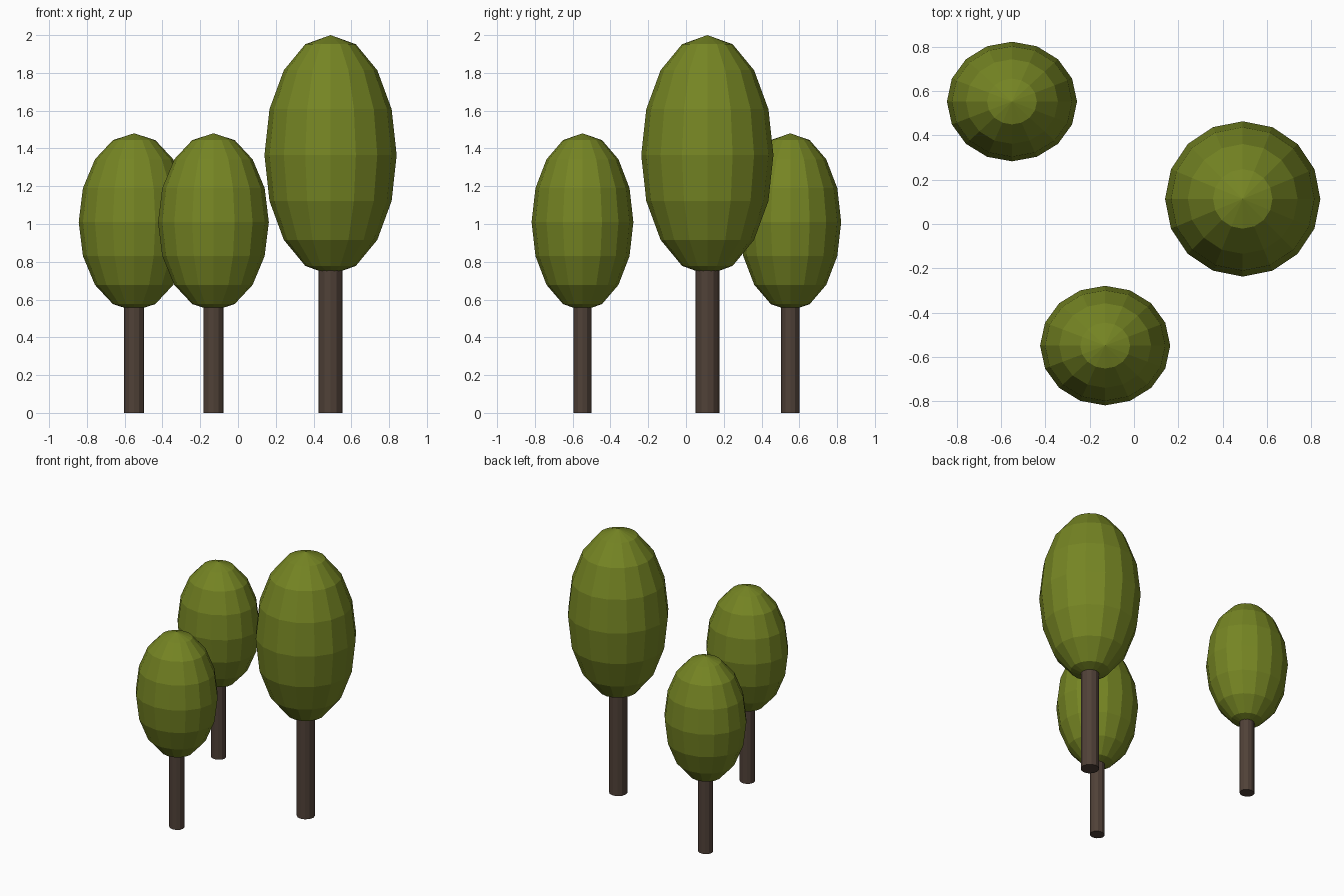
import bpy

if "Cube" in bpy.data.objects:
    bpy.data.objects.remove(bpy.data.objects["Cube"])


def material(name, color):
    mat = bpy.data.materials.new(name)
    mat.diffuse_color = (*color, 1)
    mat.use_nodes = True
    mat.node_tree.nodes["Principled BSDF"].inputs["Base Color"].default_value = mat.diffuse_color
    return mat


LEAF = material("leaf_green", (0.18, 0.235, 0.017))
BARK = material("bark_brown", (0.08, 0.053, 0.039))


def tree(name, x, y, sx=1, sy=1, sz=1):
    # Trunk: 12-sided post running up into the crown
    top = 0.82 * sz
    bpy.ops.mesh.primitive_cylinder_add(
        vertices=12, radius=1, depth=1, location=(x, y, top / 2),
        scale=(0.0635 * sx, 0.0635 * sy, top))
    trunk = bpy.context.object
    trunk.name = name + "_trunk"
    trunk.data.materials.append(BARK)

    # Crown: faceted egg, 16 segments by 8 rings
    bpy.ops.mesh.primitive_uv_sphere_add(
        segments=16, ring_count=8, radius=1, location=(x, y, 1.365 * sz),
        scale=(0.35 * sx, 0.35 * sy, 0.635 * sz))
    crown = bpy.context.object
    crown.name = name + "_crown"
    crown.data.materials.append(LEAF)


# One tall tree and two smaller, slightly squashed copies
tree("tall_tree", 0.49, 0.113)
tree("back_tree", -0.55, 0.552, 0.838, 0.77, 0.74)
tree("front_tree", -0.13, -0.548, 0.838, 0.77, 0.74)
